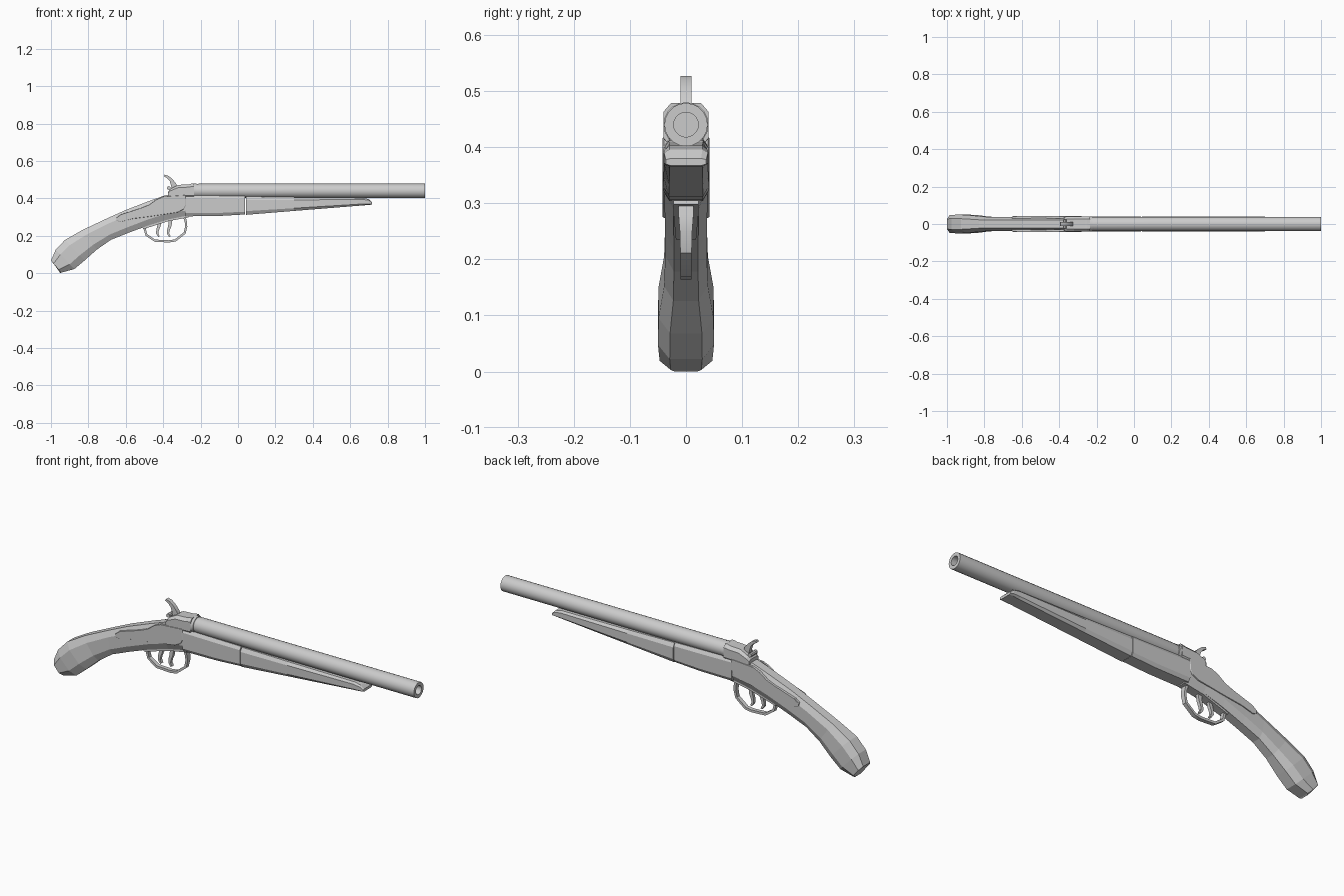
import bpy, bmesh, math
from mathutils import Vector

if "Cube" in bpy.data.objects:
    bpy.data.objects.remove(bpy.data.objects["Cube"], do_unlink=True)

grey = bpy.data.materials.new("plain grey")
grey.use_nodes = True
GREY = (0.6, 0.6, 0.6, 1)
grey.diffuse_color = GREY
grey.node_tree.nodes["Principled BSDF"].inputs["Base Color"].default_value = GREY


def finish(name, bm, smooth=25):
    bmesh.ops.recalc_face_normals(bm, faces=bm.faces[:])
    mesh = bpy.data.meshes.new(name)
    bm.to_mesh(mesh)
    bm.free()
    mesh.materials.append(grey)
    ob = bpy.data.objects.new(name, mesh)
    bpy.context.collection.objects.link(ob)
    if smooth:
        bpy.ops.object.select_all(action="DESELECT")
        ob.select_set(True)
        bpy.context.view_layer.objects.active = ob
        bpy.ops.object.shade_smooth_by_angle(angle=math.radians(smooth))
    return ob


def skin(bm, rings, cap=True):
    loops = [[bm.verts.new(p) for p in ring] for ring in rings]
    n = len(loops[0])
    for a, b in zip(loops, loops[1:]):
        for i in range(n):
            bm.faces.new((a[i], a[(i + 1) % n], b[(i + 1) % n], b[i]))
    if cap:
        bm.faces.new(loops[0])
        bm.faces.new(loops[-1])


def octagon(top, bottom, w, flat, cham):
    """Chamfered ring spanning from a top (x, z) to a bottom (x, z)."""
    t, b = Vector((top[0], 0, top[1])), Vector((bottom[0], 0, bottom[1]))
    spots = [(flat, 0), (1, cham), (1, 1 - cham), (flat, 1)]
    half = [t.lerp(b, v) + Vector((0, w * u, 0)) for u, v in spots]
    return half + [Vector((p.x, -p.y, p.z)) for p in reversed(half)]


def body(name, sections, flat=0.6, cham=0.22, smooth=0):
    bm = bmesh.new()
    skin(bm, [octagon(t, b, w, flat, cham) for t, b, w in sections])
    return finish(name, bm, smooth)


def strap(name, path, smooth=35):
    """Rectangular bar along (x, z, half thickness, half width) points."""
    pts = [Vector((p[0], 0, p[1])) for p in path]
    rings = []
    for i, (p, s) in enumerate(zip(pts, path)):
        d = (pts[min(i + 1, len(pts) - 1)] - pts[max(i - 1, 0)]).normalized()
        n = Vector((-d.z, 0, d.x)) * s[2]
        y = Vector((0, s[3], 0))
        rings.append([p + n + y, p + n - y, p - n - y, p - n + y])
    bm = bmesh.new()
    skin(bm, rings)
    return finish(name, bm, smooth)


def lathe(name, profile, z, sides=20, closed=False):
    """Turn (x, radius) points round a horizontal axis at height z."""
    bm = bmesh.new()
    rings = [[(x, r * math.cos(math.tau * i / sides), z + r * math.sin(math.tau * i / sides))
              for i in range(sides)] for x, r in profile]
    skin(bm, rings)
    return finish(name, bm, 30)


# Curved grip with a swollen, chamfered butt
body("stock", [
    ((-.275, .42), (-.275, .307), .038),
    ((-.385, .418), (-.37, .288), .038),
    ((-.475, .386), (-.475, .257), .038),
    ((-.60, .338), (-.585, .216), .037),
    ((-.70, .293), (-.68, .178), .037),
    ((-.83, .232), (-.755, .126), .039),
    ((-.925, .178), (-.82, .068), .049),
    ((-.975, .125), (-.875, .022), .05),
    ((-1.0, .068), (-.945, .003), .047),
    ((-.985, .05), (-.95, .0), .035),
], flat=.58, cham=.25)

# Receiver and tapered fore-end
body("receiver", [
    ((-.28, .417), (-.28, .304), .04),
    ((-.10, .414), (-.10, .306), .04),
    ((.038, .412), (.038, .314), .04),
], flat=.75, cham=.15)
body("fore_end", [
    ((.042, .41), (.042, .312), .041),
    ((.30, .406), (.30, .333), .04),
    ((.665, .403), (.665, .362), .039),
    ((.70, .396), (.70, .365), .039),
    ((.717, .38), (.717, .367), .036),
], flat=.75, cham=.2)

# Hollow barrel, collar and breech block
lathe("barrel", [(-.23, .036), (-.21, .0385), (1, .0385), (1, .022), (.1, .022)], .44)
lathe("barrel_collar", [(-.245, .034), (-.243, .04), (-.222, .04), (-.22, .034)], .44)
body("breech_block", [
    ((-.375, .435), (-.375, .40), .036),
    ((-.362, .45), (-.362, .40), .04),
    ((-.32, .472), (-.32, .40), .04),
    ((-.262, .475), (-.262, .40), .04),
    ((-.25, .479), (-.25, .40), .04),
    ((-.236, .479), (-.236, .40), .04),
], flat=.66, cham=.2)

# Hammer with a swept spur and a cross pin
strap("hammer", [
    (-.335, .44, .018, .01), (-.345, .475, .014, .01), (-.358, .498, .009, .01),
    (-.375, .514, .007, .01), (-.394, .522, .005, .01),
])
bm = bmesh.new()
skin(bm, [[(-.37 + .01 * math.cos(math.tau * i / 8), y, .455 + .01 * math.sin(math.tau * i / 8))
           for i in range(8)] for y in (-.025, .025)])
finish("hammer_pin", bm)

# Raised side plates with a bevelled rim, one on each side
outline = [(-.28, .418), (-.40, .41), (-.435, .395), (-.475, .366), (-.52, .348),
           (-.63, .313), (-.652, .296), (-.65, .28), (-.628, .274),
           (-.57, .29), (-.47, .303), (-.32, .326), (-.29, .342), (-.278, .365)]
mid = Vector((-.42, .352))
for side, name in ((1, "left_side_plate"), (-1, "right_side_plate")):
    bm = bmesh.new()
    rim = [mid + (Vector(p) - mid) * .975 for p in outline]
    skin(bm, [[(x, side * .03, z) for x, z in outline],
              [(x, side * .0395, z) for x, z in outline],
              [(x, side * .0415, z) for x, z in rim]])
    finish(name, bm, 0)

# Trigger guard loop and its front tang
strap("trigger_guard", [
    (-.29, .31, .007, .014), (-.279, .275, .006, .013), (-.277, .25, .006, .011),
    (-.285, .215, .006, .01), (-.335, .175, .006, .01), (-.37, .17, .006, .01),
    (-.445, .174, .006, .01), (-.49, .205, .006, .01), (-.498, .235, .006, .01),
    (-.49, .26, .006, .01),
])
strap("guard_plate", [(-.265, .306, .008, .022), (-.37, .287, .008, .022),
                      (-.51, .243, .008, .018)])

# Two curved triggers
for name, x in (("rear_trigger", -.43), ("front_trigger", -.372)):
    strap(name, [(x + .012, .29, .01, .008), (x + .008, .255, .009, .008),
                 (x, .23, .007, .008), (x - .002, .212, .006, .008),
                 (x + .008, .195, .004, .008)])
